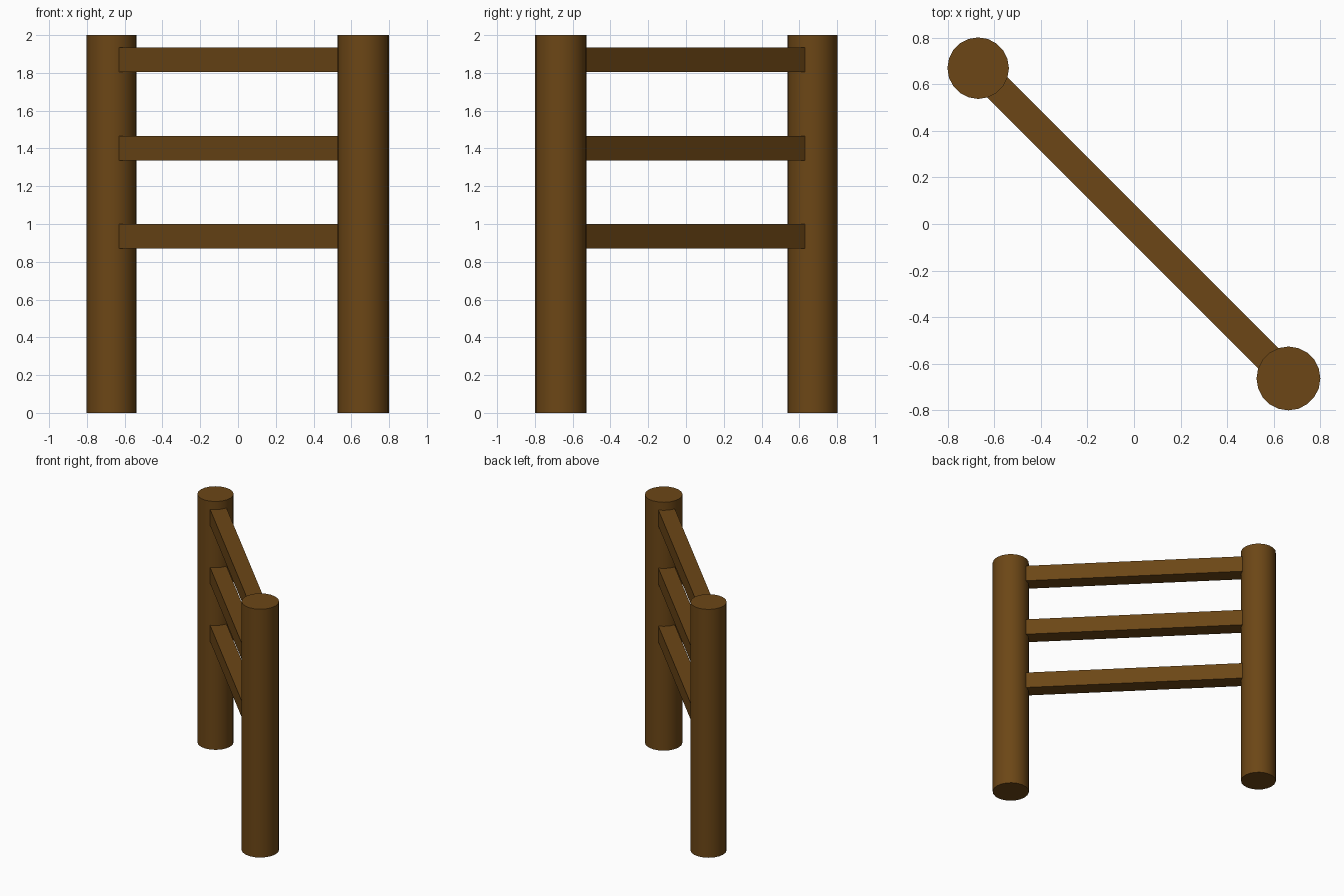
import bpy
from math import hypot, atan2

if "Cube" in bpy.data.objects:
    bpy.data.objects.remove(bpy.data.objects["Cube"])

wood = bpy.data.materials.new("brown_wood")
wood.diffuse_color = (0.15, 0.062, 0.008, 1)
wood.use_nodes = True
wood.node_tree.nodes["Principled BSDF"].inputs["Base Color"].default_value = wood.diffuse_color


def post(name, x, y, radius):
    bpy.ops.mesh.primitive_cylinder_add(vertices=20, radius=radius, depth=2,
                                        location=(x, y, 1))
    ob = bpy.context.object
    ob.name = name
    ob.data.materials.append(wood)
    bpy.ops.object.shade_smooth_by_angle()


def rail(name, a, b, z):
    # Square bar running between the two post centres
    dx, dy = b[0] - a[0], b[1] - a[1]
    bpy.ops.mesh.primitive_cube_add(
        size=1, location=((a[0] + b[0]) / 2, (a[1] + b[1]) / 2, z),
        rotation=(0, 0, atan2(dy, dx)))
    ob = bpy.context.object
    ob.name = name
    ob.scale = (hypot(dx, dy) - 0.08, 0.122, 0.13)
    bpy.ops.object.transform_apply(location=False, rotation=False, scale=True)
    ob.data.materials.append(wood)


# Upright posts on the diagonal
left, right = (-0.669, 0.669), (0.663, -0.663)
post("back_left_post", *left, 0.132)
post("front_right_post", *right, 0.137)

# Three rails
for label, z in (("lower", 0.936), ("middle", 1.402), ("upper", 1.87)):
    rail(label + "_rail", left, right, z)
